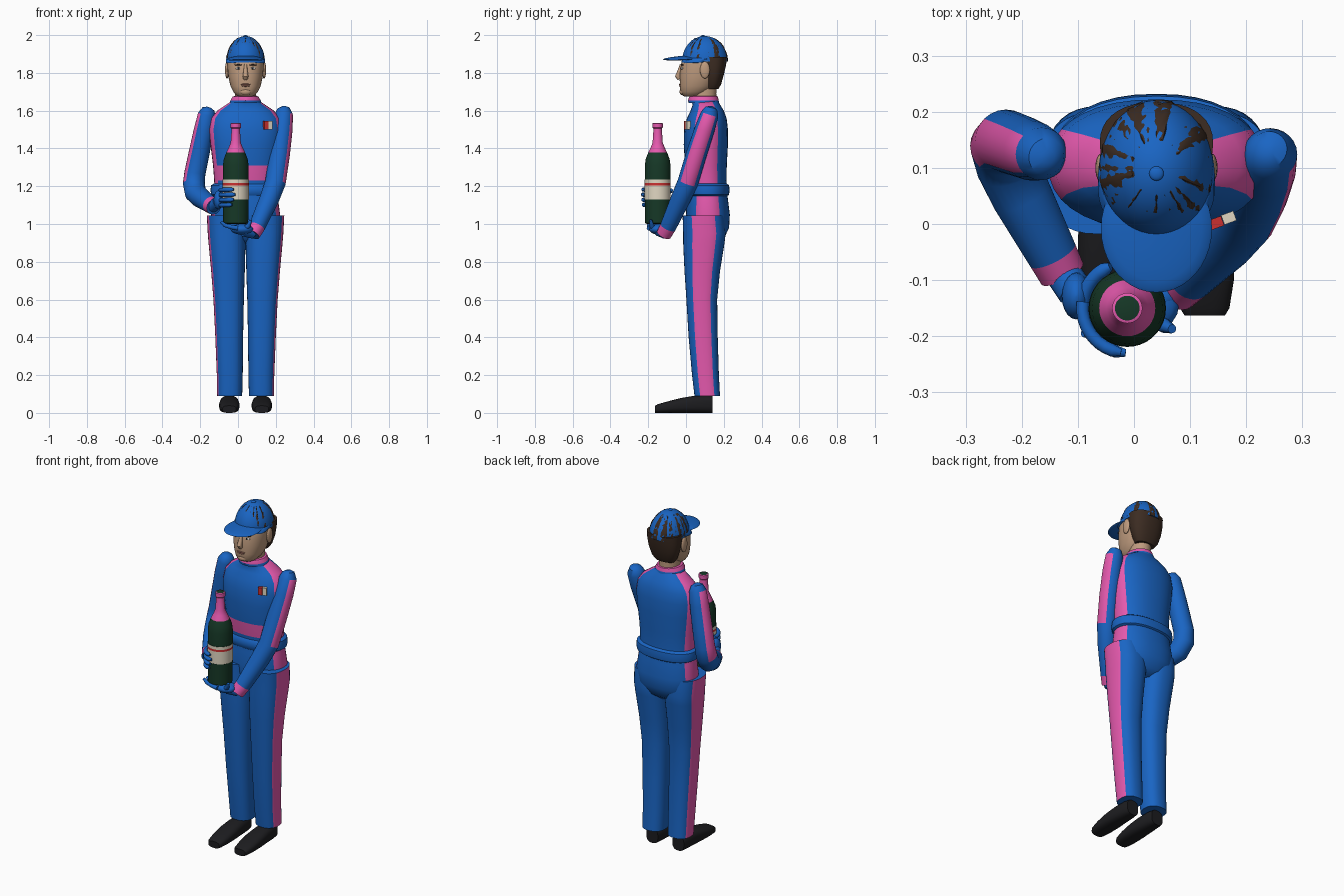
import bpy, bmesh, random
from math import sin, cos, pi, radians
from mathutils import Vector

random.seed(4)
CX = 0.04          # body centre line
N = 36             # segments round each loft

PALETTE = {
    "blue": (0.01, 0.13, 0.55), "pink": (0.78, 0.1, 0.42), "black": (0.012, 0.012, 0.014),
    "skin": (0.52, 0.33, 0.21), "hair": (0.045, 0.025, 0.016), "green": (0.008, 0.04, 0.02),
    "cream": (0.75, 0.68, 0.54), "red": (0.6, 0.03, 0.03), "lip": (0.36, 0.16, 0.12),
    "white": (0.75, 0.73, 0.7),
}
MATS = {}
for key, rgb in PALETTE.items():
    MATS[key] = bpy.data.materials.new(key)
    MATS[key].diffuse_color = (*rgb, 1)


def skin(name, rings, colours, pick=None):
    """Bridge rings of points; pick(ring, angle) gives the colour index of each face."""
    bm = bmesh.new()
    vs = [[bm.verts.new(p) for p in r] for r in rings]
    n = len(rings[0])
    for i in range(len(vs) - 1):
        for j in range(n):
            k = (j + 1) % n
            f = bm.faces.new((vs[i][j], vs[i][k], vs[i + 1][k], vs[i + 1][j]))
            f.material_index = int(pick(i, 2 * pi * (j + 0.5) / n)) if pick else 0
    bm.faces.new(vs[0][::-1])
    bm.faces.new(vs[-1])
    bmesh.ops.recalc_face_normals(bm, faces=bm.faces)
    me = bpy.data.meshes.new(name)
    bm.to_mesh(me)
    bm.free()
    for c in colours:
        me.materials.append(MATS[c])
    ob = bpy.data.objects.new(name, me)
    bpy.context.collection.objects.link(ob)
    bpy.context.view_layer.objects.active = ob
    ob.select_set(True)
    bpy.ops.object.shade_smooth_by_angle(angle=radians(40))
    ob.select_set(False)
    return ob


def oval(cx, cy, z, rx, ry, e=2.0, n=N):
    def p(v):
        return (1 if v > 0 else -1) * abs(v) ** (2 / e)
    return [Vector((cx + rx * p(cos(2 * pi * j / n)), cy + ry * p(sin(2 * pi * j / n)), z)) for j in range(n)]


def stack(name, rows, colours, pick=None, cx=CX, e=2.0):
    """Loft from rows of (z, half width, front y, back y)."""
    return skin(name, [oval(cx, (f + b) / 2, z, w, (b - f) / 2, e) for z, w, f, b in rows], colours, pick)


def tube(name, path, colours, pick=None, ref=(1, 0, 0), n=24):
    """Loft round a path of (x, y, z, radius); angle 0 faces ref."""
    pts, rings = [Vector(p[:3]) for p in path], []
    for i, c in enumerate(pts):
        t = (pts[min(i + 1, len(pts) - 1)] - pts[max(i - 1, 0)]).normalized()
        u = Vector(ref)
        u = (u - t * u.dot(t)).normalized()
        v = t.cross(u)
        r = path[i][3]
        rings.append([c + r * (u * cos(2 * pi * j / n) + v * sin(2 * pi * j / n)) for j in range(n)])
    return skin(name, rings, colours, pick)


def ball(name, c, s, colour, n=20):
    rows = [oval(c[0], c[1], c[2] - s[2] * cos(a), s[0] * sin(a), s[1] * sin(a), n=n)
            for a in [pi * (k + 0.15) / 10.3 for k in range(11)]]
    return skin(name, rows, [colour])


def outer(a, side, deg):
    return side * cos(a) > cos(radians(deg))


# Jacket with side stripes and front waist band
def jacket_pick(i, a):
    return abs(cos(a)) > cos(radians(31)) or (i == 6 and sin(a) < 0)


stack("jacket", [
    (0.89, .07, .08, .16), (0.92, .14, .03, .2), (0.98, .178, .005, .228), (1.05, .183, 0, .232),
    (1.13, .172, .005, .222), (1.19, .165, .01, .215), (1.23, .166, .005, .214), (1.31, .172, -.005, .216),
    (1.42, .186, -.012, .222), (1.5, .193, -.01, .222), (1.56, .182, .005, .215), (1.6, .15, .024, .2),
    (1.63, .105, .035, .182), (1.65, .075, .03, .17)], ["blue", "pink"], jacket_pick, e=2.25)
stack("belt", [(1.145, .166, .012, .215), (1.155, .182, .002, .228), (1.18, .186, -.002, .231),
               (1.205, .182, .002, .228), (1.215, .166, .012, .215)], ["blue"], e=2.25)
stack("collar", [(1.64, .085, .015, .175), (1.655, .08, .01, .173), (1.675, .068, .018, .168),
                 (1.678, .055, .03, .16)], ["blue", "pink"], lambda i, a: i > 0)

# Chest badge
for k, col in enumerate(("red", "cream")):
    bpy.ops.mesh.primitive_cube_add(size=1, location=(.147 + .022 * k, .002 + .009 * k, 1.523),
                                    rotation=(0, 0, .35))
    b = bpy.context.object
    b.name = "badge_" + col
    b.scale = (.023, .018, .044)
    b.data.materials.append(MATS[col])

# Trouser legs and shoes, mirrored about the centre line
LEG = [(1.045, 0, .205, -.018, .2), (.95, 0, .2, -.015, .21), (.9, 0, .196, -.015, .204),
       (.75, .004, .182, -.008, .18), (.6, .009, .17, .002, .165), (.4, .013, .16, .014, .168),
       (.2, .015, .152, .032, .174), (.09, .018, .15, .045, .18)]
for side, tag in ((-1, "right"), (1, "left")):
    skin(tag + "_trouser_leg", [oval(CX + side * (a + b) / 2, (f + k) / 2, z, (b - a) / 2, (k - f) / 2, 2.4)
                                for z, a, b, f, k in LEG],
         ["blue", "pink"], lambda i, a, s=side: outer(a, s, 31))
    x = CX + side * .086
    shoe = []
    for y, w, h in ((-.163, .036, .038), (-.15, .044, .046), (-.1, .052, .06), (-.03, .054, .078),
                    (.04, .05, .09), (.11, .045, .092), (.14, .038, .088)):
        shoe.append([Vector((p.x, y, p.y)) for p in oval(x, h / 2, 0, w, h / 2, 2.7)])
    skin(tag + "_shoe", shoe, ["black"])

# Sleeves: outer stripe on the upper arm, pink cuff at the wrist
tube("right_sleeve", [(-.153, .12, 1.618, .012), (-.156, .12, 1.608, .033), (-.165, .125, 1.58, .047),
                      (-.18, .13, 1.5, .053), (-.205, .14, 1.38, .055), (-.228, .148, 1.27, .056),
                      (-.234, .14, 1.215, .058), (-.225, .105, 1.165, .057), (-.2, .05, 1.14, .054),
                      (-.145, -.055, 1.102, .045), (-.128, -.088, 1.09, .042)],
     ["blue", "pink"], lambda i, a: i == 9 or (1 < i < 6 and outer(a, 1, 48)), ref=(-1, 0, 0))
tube("left_sleeve", [(.238, .135, 1.622, .012), (.24, .133, 1.612, .033), (.243, .125, 1.58, .048),
                     (.236, .098, 1.5, .053), (.22, .055, 1.37, .055), (.198, .01, 1.22, .055),
                     (.165, -.03, 1.13, .052), (.1, -.095, .985, .043), (.077, -.117, .945, .04)],
     ["blue", "pink"], lambda i, a: i == 7 or (1 < i < 5 and outer(a, 1, 48)))

# Bottle: turned profile
BX, BY = -.012, -.15
PROFILE = [(1.0, .055), (1.005, .066), (1.13, .068), (1.131, .069), (1.205, .069), (1.217, .069), (1.235, .069),
           (1.236, .068), (1.31, .068), (1.345, .063), (1.378, .05), (1.405, .037), (1.43, .027),
           (1.505, .022), (1.51, .027), (1.533, .027), (1.535, .022)]
skin("bottle", [oval(BX, BY, z, r, r) for z, r in PROFILE], ["green", "cream", "red", "pink"],
     lambda i, a: 3 if i >= 10 else 2 if i == 4 else 1 if 3 <= i <= 5 else 0)


# Gloved hand wrapped round the bottle
def arc(name, z, a0, a1, dz, r):
    path = []
    for k in range(9):
        a = radians(a0 + (a1 - a0) * k / 8)
        path.append((BX + .08 * cos(a), BY + .08 * sin(a), z + dz * k / 8, r * (.6 if k == 8 else 1)))
    tube(name, path, ["blue"], ref=(0, 0, 1), n=10)


ball("right_palm", (-.103, -.128, 1.128), (.026, .042, .05), "blue")
tube("right_wrist", [(-.135, -.075, 1.093, .032), (-.105, -.12, 1.115, .032)], ["blue"])
for k in range(4):
    arc("right_finger_%d" % (k + 1), 1.098 + .027 * k, 172, 268 - 6 * abs(k - 2), .004, .0115)
arc("right_thumb", 1.15, 178, 112, .03, .013)

# Gloved hand supporting the base
ball("left_palm", (.02, -.145, .972), (.06, .05, .028), "blue")
tube("left_wrist", [(.082, -.112, .952, .03), (.03, -.14, .968, .034)], ["blue"])
for k in range(4):
    y = -.195 + .029 * k
    tube("left_finger_%d" % (k + 1), [(.0, y, .978, .013), (-.04, y, .985, .012), (-.07, y, .994, .011),
                                      (-.09, y, 1.012, .007)], ["blue"], ref=(0, 1, 0), n=10)
tube("left_thumb", [(.03, -.165, .972, .015), (.055, -.182, .99, .013), (.068, -.187, 1.02, .008)],
     ["blue"], ref=(0, 1, 0), n=10)

# Head, neck and face
stack("neck", [(1.63, .06, .035, .165), (1.69, .056, .03, .16), (1.78, .056, .03, .17)], ["skin"])
stack("head", [(1.675, .035, -.008, .07), (1.682, .05, -.02, .09), (1.7, .065, -.03, .12), (1.73, .08, -.032, .15),
               (1.78, .091, -.034, .175), (1.82, .095, -.03, .19), (1.85, .097, -.025, .198),
               (1.89, .095, -.012, .2)], ["skin"], e=2.2)
tube("nose", [(CX, -.025, 1.845, .007), (CX, -.034, 1.81, .011), (CX, -.043, 1.782, .015),
              (CX, -.034, 1.768, .012)], ["skin"], n=12)
ball("upper_lip", (CX, -.029, 1.739, ), (.026, .008, .005), "lip")
ball("lower_lip", (CX, -.028, 1.731), (.022, .009, .005), "lip")
ball("chin", (CX, -.018, 1.7), (.03, .016, .018), "skin")
for side, tag in ((-1, "right"), (1, "left")):
    x = CX + side * .037
    ball(tag + "_eye", (x, -.02, 1.824), (.016, .007, .007), "white")
    ball(tag + "_iris", (x, -.0255, 1.824), (.006, .003, .006), "black")
    ball(tag + "_brow", (x, -.02, 1.842), (.022, .008, .004), "hair")
    ball(tag + "_ear", (CX + side * .098, .1, 1.815), (.011, .026, .045), "skin")

# Hair at the back of the head
stack("hair", [(1.715, .06, .105, .172), (1.74, .078, .1, .186), (1.79, .094, .09, .2),
               (1.84, .101, .075, .212), (1.885, .101, .07, .217)], ["hair"], e=2.3)


# Cap dome, with uneven hair strands poking through towards the back
def dome(h, n, grow=None):
    rings = []
    for i in range(h + 1):
        a = (pi / 2 - .06) * i / h
        ring = oval(CX, .1, 1.86 + .135 * sin(a), .102 * cos(a), .121 * cos(a), n=n)
        if grow:
            c = Vector((CX, .1, 1.86))
            ring = [c + (p - c) * grow(p, j, i / h) for j, p in enumerate(ring)]
        rings.append(ring)
    return rings


streak = [random.uniform(-.025, .017) for _ in range(72)]


def strands(p, j, t):
    if p.y < .02 or t > .8:
        return .96
    return .998 + streak[j] + random.uniform(-.015, .013) - .02 * max(0, t - .5)


skin("cap_dome", dome(14, 48), ["blue"])
skin("hair_strands", dome(16, 72, strands), ["hair"])
ball("cap_button", (CX, .09, 1.994), (.013, .013, .006), "blue")
stack("cap_band", [(1.853, .1, -.018, .1), (1.856, .104, -.023, .14), (1.874, .104, -.023, .2),
                   (1.878, .1, -.018, .2)], ["blue"])
brim = ball("cap_brim", (CX, -.008, 1.881), (.099, .114, .011), "blue", n=40)
for v in brim.data.vertices:   # droop towards the front edge and sides
    v.co.z -= .9 * (v.co.x - CX) ** 2 + .08 * max(0, -v.co.y)
